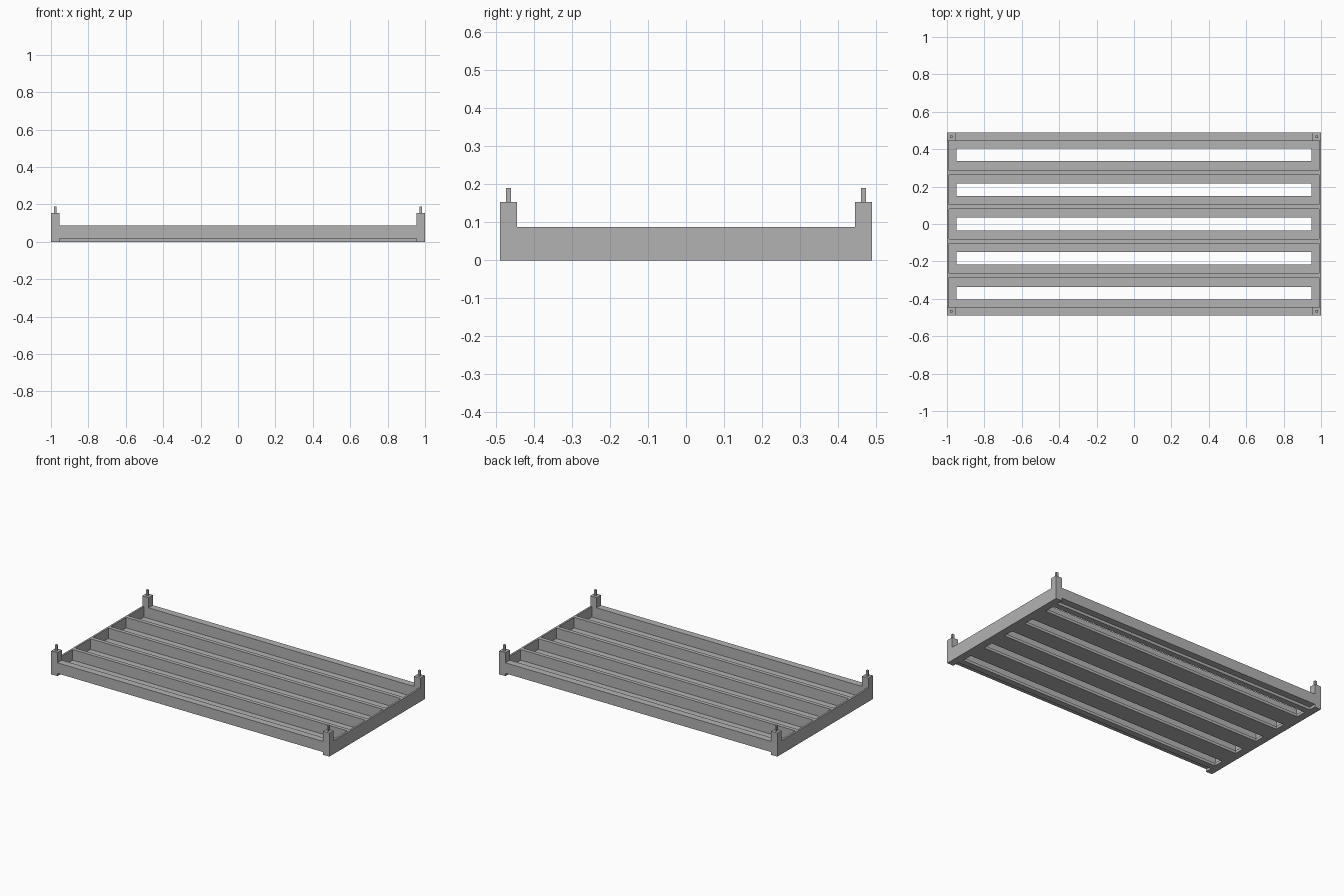
import bpy
import bmesh

cube = bpy.data.objects.get("Cube")
if cube:
    bpy.data.objects.remove(cube, do_unlink=True)

grey = bpy.data.materials.new("plain_grey")
grey.use_nodes = True
grey.diffuse_color = (0.45, 0.45, 0.45, 1)
grey.node_tree.nodes["Principled BSDF"].inputs["Base Color"].default_value = grey.diffuse_color

# Main dimensions
HALF_X, HALF_Y = 1.0, 0.49
POST = 0.045
RIM_Z, POST_Z, PIN_Z = 0.087, 0.153, 0.19
FLOOR_Z = 0.018
IN_X, IN_Y = HALF_X - 0.012, HALF_Y - POST


def finish(name, bm):
    bmesh.ops.recalc_face_normals(bm, faces=bm.faces)
    mesh = bpy.data.meshes.new(name)
    bm.to_mesh(mesh)
    bm.free()
    mesh.materials.append(grey)
    obj = bpy.data.objects.new(name, mesh)
    bpy.context.scene.collection.objects.link(obj)
    return obj


def box(name, x, y, z):
    """Box from (min, max) ranges on each axis."""
    bm = bmesh.new()
    bmesh.ops.create_cube(bm, size=1)
    for v in bm.verts:
        for i, (a, b) in enumerate((x, y, z)):
            v.co[i] = a if v.co[i] < 0 else b
    return finish(name, bm)


def span(a, b, sign):
    return tuple(sorted((a * sign, b * sign)))


# Slotted floor: a grid of faces with the slots left out, then thickened
slots = [-0.371, -0.183, 0, 0.183, 0.371]
ys = [-IN_Y] + [c + d for c in slots for d in (-0.034, 0.034)] + [IN_Y]
xs = [-IN_X, -0.95, 0.95, IN_X]
bm = bmesh.new()
grid = [[bm.verts.new((x, y, 0)) for x in xs] for y in ys]
for j in range(len(ys) - 1):
    for i in range(len(xs) - 1):
        if i == 1 and j % 2 == 1:
            continue
        bm.faces.new((grid[j][i], grid[j][i + 1], grid[j + 1][i + 1], grid[j + 1][i]))
top = bmesh.ops.extrude_face_region(bm, geom=bm.faces[:])["geom"]
for v in top:
    if isinstance(v, bmesh.types.BMVert):
        v.co.z = FLOOR_Z
finish("slotted_floor", bm)

# Dividers between the five channels
for k in range(4):
    y = (k - 1.5) * 0.183
    box(f"divider_{k + 1}", (-IN_X, IN_X), (y - 0.0125, y + 0.0125), (FLOOR_Z, RIM_Z))

# Thin end walls, and long beams raised slightly above the ground
for sx, side in ((1, "left"), (-1, "right")):
    box(f"{side}_end_wall", span(IN_X, HALF_X, sx), (-IN_Y, IN_Y), (0, RIM_Z))
for sy, end in ((-1, "front"), (1, "back")):
    box(f"{end}_beam", (POST - HALF_X, HALF_X - POST), span(IN_Y, HALF_Y, sy), (FLOOR_Z, RIM_Z))

# Corner posts with stacking pins
for sx, side in ((1, "left"), (-1, "right")):
    for sy, end in ((-1, "front"), (1, "back")):
        box(f"{end}_{side}_post", span(HALF_X - POST, HALF_X, sx),
            span(IN_Y, HALF_Y, sy), (0, POST_Z))
        px, py = sx * (HALF_X - POST / 2), sy * (HALF_Y - POST / 2)
        box(f"{end}_{side}_pin", (px - 0.007, px + 0.007),
            (py - 0.007, py + 0.007), (POST_Z, PIN_Z))
